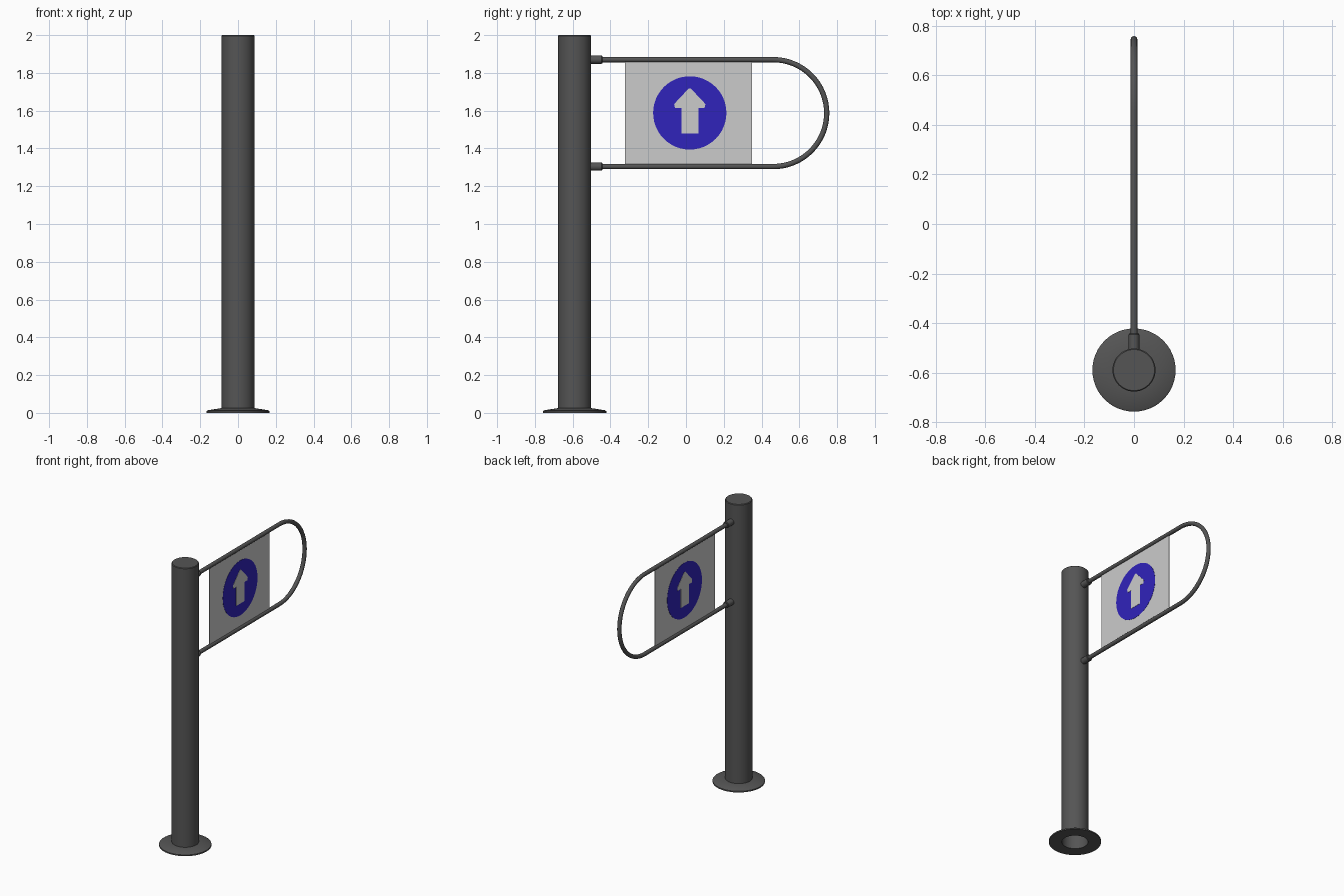
import bpy, bmesh, math

cube = bpy.data.objects.get("Cube")
if cube:
    bpy.data.objects.remove(cube, do_unlink=True)


def material(name, rgb):
    m = bpy.data.materials.new(name)
    m.use_nodes = True
    m.diffuse_color = (*rgb, 1)
    m.node_tree.nodes["Principled BSDF"].inputs["Base Color"].default_value = (*rgb, 1)
    return m


STEEL = material("dark steel", (0.09, 0.09, 0.09))
PALE = material("pale grey", (0.6, 0.6, 0.6))
BLUE = material("sign blue", (0.03, 0.017, 0.5))

POST_Y = -0.59
ARM_TOP, ARM_BOTTOM = 1.87, 1.304
ARM_MID = (ARM_TOP + ARM_BOTTOM) / 2
BEND_R = (ARM_TOP - ARM_BOTTOM) / 2
BEND_Y = 0.462
SIGN_Y, SIGN_Z = 0.02, 1.588


def finish(name, bm, mat):
    bmesh.ops.recalc_face_normals(bm, faces=bm.faces)
    mesh = bpy.data.meshes.new(name)
    bm.to_mesh(mesh)
    bm.free()
    mesh.materials.append(mat)
    obj = bpy.data.objects.new(name, mesh)
    bpy.context.collection.objects.link(obj)
    bpy.ops.object.select_all(action='DESELECT')
    obj.select_set(True)
    bpy.context.view_layer.objects.active = obj
    bpy.ops.object.shade_smooth_by_angle(angle=math.radians(30))
    return obj


def lathe(name, profile, mat, steps=48):
    """Spin a list of (radius, height) points round the z axis."""
    bm = bmesh.new()
    vs = [bm.verts.new((r, 0, z)) for r, z in profile]
    edges = [bm.edges.new(pair) for pair in zip(vs, vs[1:])]
    bmesh.ops.spin(bm, geom=vs + edges, cent=(0, 0, 0), axis=(0, 0, 1),
                   angle=math.tau, steps=steps)
    bmesh.ops.remove_doubles(bm, verts=bm.verts, dist=1e-5)
    return finish(name, bm, mat)


def plate(name, outline, thickness, mat):
    """Extrude a (y, z) outline evenly about x = 0."""
    bm = bmesh.new()
    face = bm.faces.new([bm.verts.new((-thickness / 2, y, z)) for y, z in outline])
    new = bmesh.ops.extrude_face_region(bm, geom=[face])["geom"]
    bmesh.ops.translate(bm, vec=(thickness, 0, 0),
                        verts=[v for v in new if isinstance(v, bmesh.types.BMVert)])
    return finish(name, bm, mat)


# Hollow post, open underneath
post = lathe("post", [(0.084, 0), (0.084, 1.98), (0, 1.98)][::-1]
             + [(0.087, 0), (0.087, 1.996), (0.083, 2), (0, 2)], STEEL)
post.location.y = POST_Y

# Floor flange
flange = lathe("floor_flange", [(0.085, 0), (0.168, 0), (0.168, 0.009), (0.16, 0.014),
                                (0.09, 0.025), (0.085, 0.025)], STEEL)
flange.location.y = POST_Y

# Sleeves joining the arm to the post
for label, z in (("upper", ARM_TOP), ("lower", ARM_BOTTOM)):
    sleeve = lathe(label + "_sleeve", [(0, 0), (0.022, 0), (0.022, 0.076),
                                       (0.019, 0.08), (0, 0.08)], STEEL, 24)
    sleeve.rotation_euler.x = -math.pi / 2
    sleeve.location = (0, -0.523, z)

# Bent tube arm
path = [(-0.515, ARM_TOP)]
for i in range(33):
    a = math.pi / 2 - math.pi * i / 32
    path.append((BEND_Y + BEND_R * math.cos(a), ARM_MID + BEND_R * math.sin(a)))
path.append((-0.515, ARM_BOTTOM))
curve = bpy.data.curves.new("arm_tube", 'CURVE')
curve.dimensions = '3D'
curve.bevel_depth = 0.014
curve.bevel_resolution = 4
curve.use_fill_caps = True
spline = curve.splines.new('POLY')
spline.points.add(len(path) - 1)
for p, (y, z) in zip(spline.points, path):
    p.co = (0, y, z, 1)
spline.use_smooth = True
curve.materials.append(STEEL)
arm = bpy.data.objects.new("arm_tube", curve)
bpy.context.collection.objects.link(arm)

# Sign panel with disc and arrow showing on both sides
plate("sign_panel", [(-0.322, 1.312), (0.35, 1.312), (0.35, 1.862), (-0.322, 1.862)],
      0.004, PALE)
plate("sign_disc", [(SIGN_Y + 0.194 * math.cos(math.tau * i / 48),
                     SIGN_Z + 0.194 * math.sin(math.tau * i / 48)) for i in range(48)],
      0.0066, BLUE)
half = [(0.045, 1.478), (0.045, 1.622), (0.062, 1.612), (0.082, 1.63), (0.08, 1.638)]
half = [(0.045, 1.478), (0.045, 1.613), (0.078, 1.613), (0.083, 1.635), (0.006, 1.717)]
outline = half + [(-y, z) for y, z in reversed(half)]
plate("sign_arrow", [(SIGN_Y + y, z) for y, z in outline], 0.0092, PALE)
